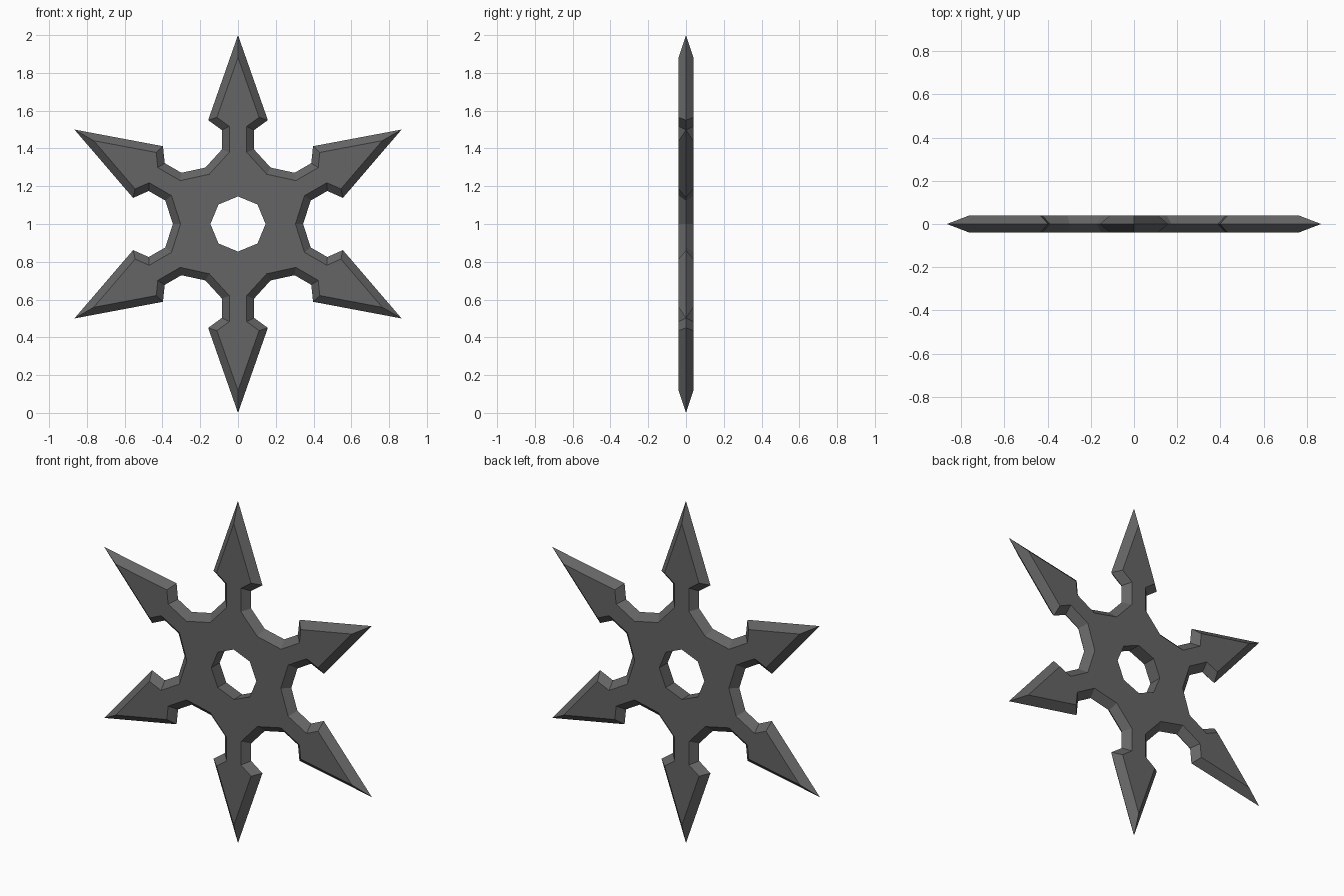
import bpy, bmesh
from math import sin, cos, radians, pi
from mathutils import Vector

if "Cube" in bpy.data.objects:
    bpy.data.objects.remove(bpy.data.objects["Cube"])

HALF = 0.039    # half thickness
BEVEL = 0.039   # inset of the flat faces from the sharp rim

# One arm, clockwise from the left neck to the valley right of it
arm = [(-0.085, 0.395), (-0.085, 0.497), (-0.158, 0.55), (0, 1.0),
       (0.158, 0.55), (0.085, 0.497), (0.085, 0.395),
       (0.345 * sin(pi / 6), 0.345 * cos(pi / 6))]

# Repeat the arm six times round the centre
rim = []
for k in range(6):
    a = radians(60 * k)
    rim += [Vector((x * cos(a) + z * sin(a), z * cos(a) - x * sin(a))) for x, z in arm]


def inset(pts, d):
    """Parallel offset of a clockwise outline towards its inside."""
    out = []
    for i, p in enumerate(pts):
        e1 = (p - pts[i - 1]).normalized()
        e2 = (pts[(i + 1) % len(pts)] - p).normalized()
        n1, n2 = Vector((e1.y, -e1.x)), Vector((e2.y, -e2.x))
        out.append(p + (n1 + n2) * d / (1 + n1.dot(n2)))
    return out


face = inset(rim, BEVEL)
hole = [Vector((0.146 * sin(k * pi / 4), 0.146 * cos(k * pi / 4))) for k in range(8)]

bm = bmesh.new()


def ring(pts, y):
    return [bm.verts.new((p.x, y, p.y + 1)) for p in pts]


def bridge(a, b):
    n = len(a)
    for i in range(n):
        j = (i + 1) % n
        bm.faces.new((a[i], a[j], b[j], b[i]))


def loop_edges(r):
    return [bm.edges.get((r[i - 1], r[i])) for i in range(len(r))]


# Bevelled blade edges and straight hole wall
mid = ring(rim, 0)
front, back = ring(face, -HALF), ring(face, HALF)
hole_front, hole_back = ring(hole, -HALF), ring(hole, HALF)
bridge(front, mid)
bridge(mid, back)
bridge(hole_front, hole_back)

# Flat front and back faces, with the hole left open
for outer, inner, y in ((front, hole_front, -1), (back, hole_back, 1)):
    bmesh.ops.triangle_fill(bm, use_beauty=True, normal=(0, y, 0),
                            edges=loop_edges(outer) + loop_edges(inner))
bmesh.ops.recalc_face_normals(bm, faces=bm.faces)

mesh = bpy.data.meshes.new("throwing_star")
bm.to_mesh(mesh)
bm.free()
star = bpy.data.objects.new("throwing_star", mesh)
bpy.context.collection.objects.link(star)

# Dark steel
steel = bpy.data.materials.new("dark_steel")
steel.diffuse_color = (0.13, 0.13, 0.13, 1)
steel.use_nodes = True
steel.node_tree.nodes["Principled BSDF"].inputs["Base Color"].default_value = steel.diffuse_color
mesh.materials.append(steel)
